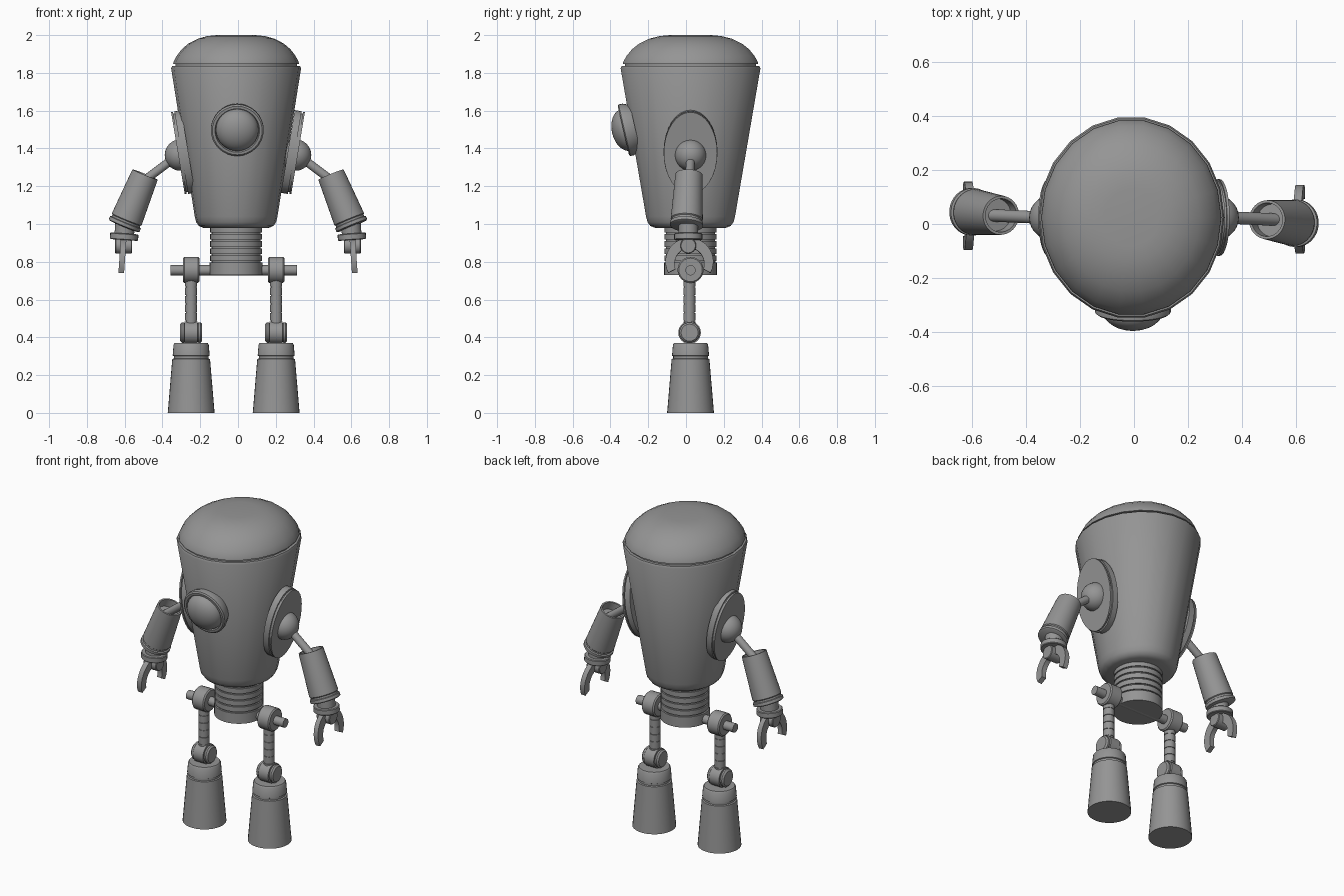
import bpy
import bmesh
from math import radians, pi, cos, sin
from mathutils import Matrix, Vector

cube = bpy.data.objects.get("Cube")
if cube:
    bpy.data.objects.remove(cube)

metal = bpy.data.materials.new("grey_metal")
metal.use_nodes = True
GREY = (0.3, 0.3, 0.3, 1)
metal.diffuse_color = GREY
metal.node_tree.nodes["Principled BSDF"].inputs["Base Color"].default_value = GREY

CY = 0.024      # depth of the central axis
CX = -0.01      # body centre
LEG_X = -0.023  # centre between the legs


def finish(name, bm, matrix=Matrix(), angle=35):
    bmesh.ops.remove_doubles(bm, verts=bm.verts, dist=1e-5)
    bmesh.ops.transform(bm, matrix=matrix, verts=bm.verts)
    bmesh.ops.recalc_face_normals(bm, faces=bm.faces)
    mesh = bpy.data.meshes.new(name)
    bm.to_mesh(mesh)
    bm.free()
    mesh.shade_smooth()
    mesh.set_sharp_from_angle(angle=radians(angle))
    mesh.materials.append(metal)
    obj = bpy.data.objects.new(name, mesh)
    bpy.context.collection.objects.link(obj)
    return obj


def place(origin, axis=(0, 0, 1), scale=(1, 1, 1)):
    """Matrix that puts local z along axis at origin."""
    turn = Vector((0, 0, 1)).rotation_difference(Vector(axis)).to_matrix().to_4x4()
    return Matrix.Translation(origin) @ turn @ Matrix.Diagonal((*scale, 1))


def lathe(name, profile, matrix=Matrix(), segments=32, angle=35):
    """Spin (radius, height) points around local z."""
    bm = bmesh.new()
    verts = [bm.verts.new((r, 0, z)) for r, z in profile]
    edges = [bm.edges.new(pair) for pair in zip(verts, verts[1:])]
    bmesh.ops.spin(bm, geom=verts + edges, cent=(0, 0, 0), axis=(0, 0, 1),
                   angle=2 * pi, steps=segments)
    return finish(name, bm, matrix, angle)


def rod(name, start, end, radius, segments=24, bevel=0.0):
    a, b = Vector(start), Vector(end)
    h = (b - a).length
    profile = [(0, 0), (radius - bevel, 0), (radius, bevel),
               (radius, h - bevel), (radius - bevel, h), (0, h)]
    return lathe(name, profile, place(a, b - a), segments)


def ball(name, centre, radius):
    bm = bmesh.new()
    bmesh.ops.create_uvsphere(bm, u_segments=28, v_segments=16, radius=radius)
    return finish(name, bm, Matrix.Translation(centre), 60)


# Body shell and domed lid, slightly narrower across than deep
oval = place((CX, CY, 0), scale=(0.92, 1, 1))
lathe("body", [(0, 0.98), (0.19, 0.98), (0.215, 0.99), (0.23, 1.01), (0.238, 1.04),
               (0.374, 1.825), (0.368, 1.836), (0.34, 1.836), (0, 1.836)], oval, 22, 40)
lathe("lid", [(0, 1.83), (0.35, 1.83), (0.35, 1.846), (0.362, 1.848), (0.36, 1.858),
              (0.342, 1.89), (0.313, 1.925), (0.275, 1.955), (0.22, 1.981),
              (0.165, 1.995), (0.11, 2.0), (0, 2.0)], oval, 22, 40)

# Ribbed waist
ribs = [(0, 0.73), (0.14, 0.73), (0.14, 0.795)]
for i in range(5):
    z = 0.795 + i * 0.038
    ribs += [(0.13, z), (0.13, z + 0.008), (0.138, z + 0.008), (0.138, z + 0.038)]
lathe("waist", ribs + [(0, ribs[-1][1])], place((CX, CY, 0)), 32)

# Eye on the sloping front
eye = place((-0.004, -0.318, 1.498), (0, -cos(radians(13)), -sin(radians(13))))
lathe("eye_ring", [(0, -0.05), (0.125, -0.05), (0.14, -0.012), (0.14, 0.008),
                   (0.132, 0.014), (0.118, 0.014), (0.114, 0), (0, 0)], eye)
dome = [(0.113 * cos(t), 0.075 * sin(t)) for t in [i * pi / 16 for i in range(8)]]
lathe("eye_lens", [(0.113, -0.01)] + dome + [(0, 0.075)], eye, angle=60)

for side, word in ((1, "left"), (-1, "right")):
    # Oval shoulder plate, leaning with the body wall
    tilt = radians(9.5)
    out = Vector((side * cos(tilt), 0, -sin(tilt)))
    plate = place((side * 0.318, CY, 1.375), out)
    frame = Matrix.Translation((side * 0.318, CY, 1.375)) @ Matrix.Rotation(
        side * (pi / 2 + tilt), 4, 'Y') @ Matrix.Diagonal((0.222, 0.143, 1, 1))
    lathe(word + "_shoulder_plate", [(0, -0.055), (1, -0.055), (1, -0.018), (0.95, -0.018),
                                     (0.95, -0.01), (0.99, -0.01), (0.99, 0), (0, 0)], frame)
    ball(word + "_shoulder_ball", (side * 0.305, CY, 1.365), 0.083)

    # Arm: rod into an open-topped forearm cup
    top = Vector((side * 0.492, CY - side * 0.008, 1.262))
    low = Vector((side * 0.604, CY - side * 0.022, 0.988))
    rod(word + "_upper_arm", (side * 0.35, CY, 1.34),
        top + Vector((side * 0.035, 0, -0.055)), 0.023)
    n = (low - top).length
    lathe(word + "_forearm", [(0, 0.05), (0.06, 0.05), (0.062, 0), (0.072, 0), (0.073, 0.01),
                              (0.085, n - 0.04), (0.08, n - 0.035), (0.08, n - 0.025),
                              (0.088, n - 0.022), (0.088, n - 0.005), (0.08, n),
                              (0, n)], place(top, low - top))

    # Wrist and palm
    lean = Vector((side * 0.07, 0, -1)).normalized()
    wrist = Vector((side * 0.598, CY - side * 0.012, 1.0))
    rod(word + "_wrist", wrist, wrist + lean * 0.07, 0.052)
    palm = wrist + lean * 0.05
    rod(word + "_palm", palm, palm + lean * 0.035, 0.075, bevel=0.004)
    knuckle = palm + lean * 0.065
    rod(word + "_knuckle", knuckle - Vector((0.045, 0, 0)),
        knuckle + Vector((0.045, 0, 0)), 0.042, bevel=0.004)

    # Flat hooked claw open at the bottom
    bm = bmesh.new()
    rows = []
    steps = 22
    for i in range(steps + 1):
        t = radians(-28 + 236 * i / steps)
        taper = 0.012 * abs(2 * i / steps - 1) ** 3
        rows.append([bm.verts.new((x, r * cos(t), r * sin(t)))
                     for x, r in ((-0.015, 0.072 + taper), (0.015, 0.072 + taper),
                                  (0.015, 0.127), (-0.015, 0.127))])
    for a, b in zip(rows, rows[1:]):
        for k in range(4):
            bm.faces.new((a[k], a[(k + 1) % 4], b[(k + 1) % 4], b[k]))
    bm.faces.new(rows[0])
    bm.faces.new(rows[-1])
    finish(word + "_claw", bm, Matrix.Translation((side * 0.614, CY - side * 0.006, 0.8))
           @ Matrix.Rotation(side * radians(-4), 4, 'Y'))

    # Hip axle and collar
    x = LEG_X + side * 0.225
    rod(word + "_hip_axle", (CX, CY, 0.755), (LEG_X + side * 0.335, CY, 0.755), 0.027)
    rod(word + "_hip_collar", (x - 0.043, CY, 0.757), (x + 0.043, CY, 0.757), 0.069, bevel=0.007)

    # Banded leg rod
    bands = [(0, 0.44)]
    for i in range(6):
        z = 0.44 + i * 0.045
        bands += [(0.028, z), (0.028, z + 0.004), (0.032, z + 0.004), (0.032, z + 0.045)]
    lathe(word + "_leg", bands + [(0, 0.71)], place((x, CY - 0.006, 0)), 24)

    # Knee joint with a pad at each end
    rod(word + "_knee", (x - 0.034, CY - 0.005, 0.425), (x + 0.034, CY - 0.005, 0.425), 0.06)
    for end in (-1, 1):
        rod(word + "_knee_pad", (x + end * 0.03, CY - 0.005, 0.425),
            (x + end * 0.058, CY - 0.005, 0.425), 0.054, bevel=0.009)

    # Flared foot with an ankle groove
    lathe(word + "_foot", [(0, 0), (0.124, 0), (0.1, 0.285), (0.092, 0.288), (0.092, 0.3),
                           (0.098, 0.303), (0.093, 0.362), (0.087, 0.37), (0, 0.37)],
          place((x, CY, 0)))
